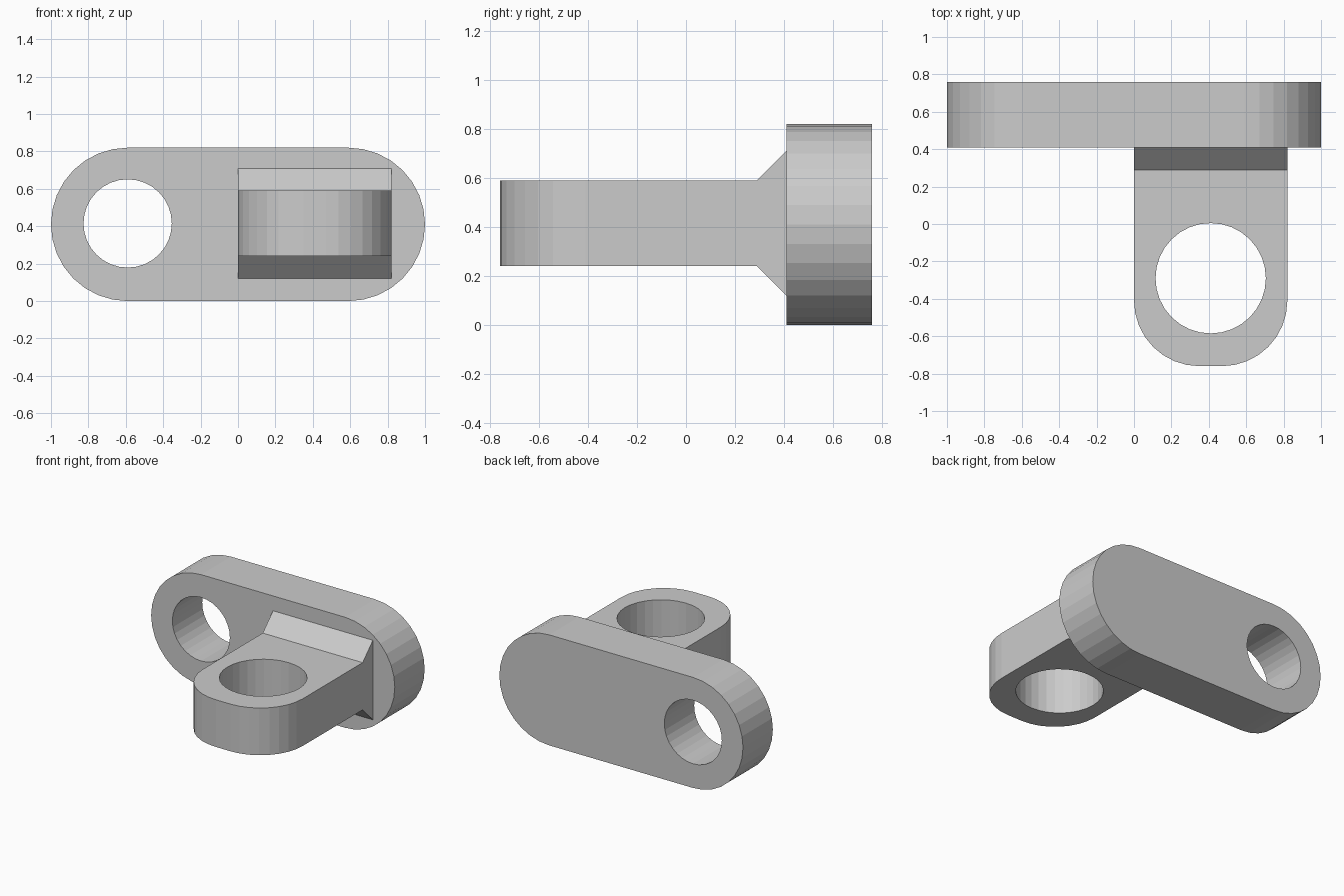
import bpy, bmesh
from math import cos, sin, pi, radians
from mathutils import Matrix, Vector

if "Cube" in bpy.data.objects:
    bpy.data.objects.remove(bpy.data.objects["Cube"])


def arc(cx, cy, r, a0, a1, n):
    """Points along an arc, angles in degrees."""
    return [(cx + r * cos(radians(a0 + (a1 - a0) * i / n)),
             cy + r * sin(radians(a0 + (a1 - a0) * i / n))) for i in range(n + 1)]


def prism(points, depth):
    """Bmesh prism from a 2D outline, extruded by a vector."""
    bm = bmesh.new()
    face = bm.faces.new([bm.verts.new(p) for p in points])
    ext = bmesh.ops.extrude_face_region(bm, geom=[face])
    verts = [v for v in ext["geom"] if isinstance(v, bmesh.types.BMVert)]
    bmesh.ops.translate(bm, verts=verts, vec=Vector(depth))
    bmesh.ops.recalc_face_normals(bm, faces=bm.faces)
    return bm


def make_object(name, bm):
    bmesh.ops.recalc_face_normals(bm, faces=bm.faces)
    mesh = bpy.data.meshes.new(name)
    bm.to_mesh(mesh)
    bm.free()
    obj = bpy.data.objects.new(name, mesh)
    bpy.context.collection.objects.link(obj)
    return obj


def cutter(name, centre, radius, rotation):
    bm = bmesh.new()
    bmesh.ops.create_cone(bm, cap_ends=True, segments=32, radius1=radius, radius2=radius,
                          depth=0.7, matrix=Matrix.Translation(centre) @ rotation)
    return make_object(name, bm)


def boolean(obj, other, operation):
    mod = obj.modifiers.new(other.name, 'BOOLEAN')
    mod.operation = operation
    mod.solver = 'EXACT'
    mod.object = other
    bpy.context.view_layer.objects.active = obj
    bpy.ops.object.modifier_apply(modifier=mod.name)
    bpy.data.objects.remove(other)


# Upright plate with fully rounded ends
outline = arc(0.59, 0.41, 0.41, -90, 90, 16) + arc(-0.59, 0.41, 0.41, 90, 270, 16)
plate = make_object("bracket", prism([(x, 0.41, z) for x, z in outline], (0, 0.35, 0)))

# Projecting lug with rounded front corners
outline = (arc(0.35, -0.41, 0.35, 180, 270, 8) + arc(0.47, -0.41, 0.35, 270, 360, 8)
           + [(0.82, 0.29), (0, 0.29)])
bm = prism([(x, y, 0.24) for x, y in outline], (0, 0, 0.35))

# Flared root, then a stub buried in the plate
back = next(f for f in bm.faces if f.calc_center_median().y > 0.28)
for y, half_height in ((0.41, 0.295), (0.55, 0.295)):
    new = bmesh.ops.extrude_discrete_faces(bm, faces=[back])["faces"][0]
    back = new
    mid = 0.415
    for v in back.verts:
        v.co.y = y
        v.co.z = mid + (half_height if v.co.z > mid else -half_height)
lug = make_object("lug", bm)

boolean(plate, lug, 'UNION')

# Pin holes through the plate and the lug
boolean(plate, cutter("plate_hole", (-0.59, 0.585, 0.415), 0.236, Matrix.Rotation(pi / 2, 4, 'X')),
        'DIFFERENCE')
boolean(plate, cutter("lug_hole", (0.41, -0.29, 0.415), 0.295, Matrix.Identity(4)),
        'DIFFERENCE')
